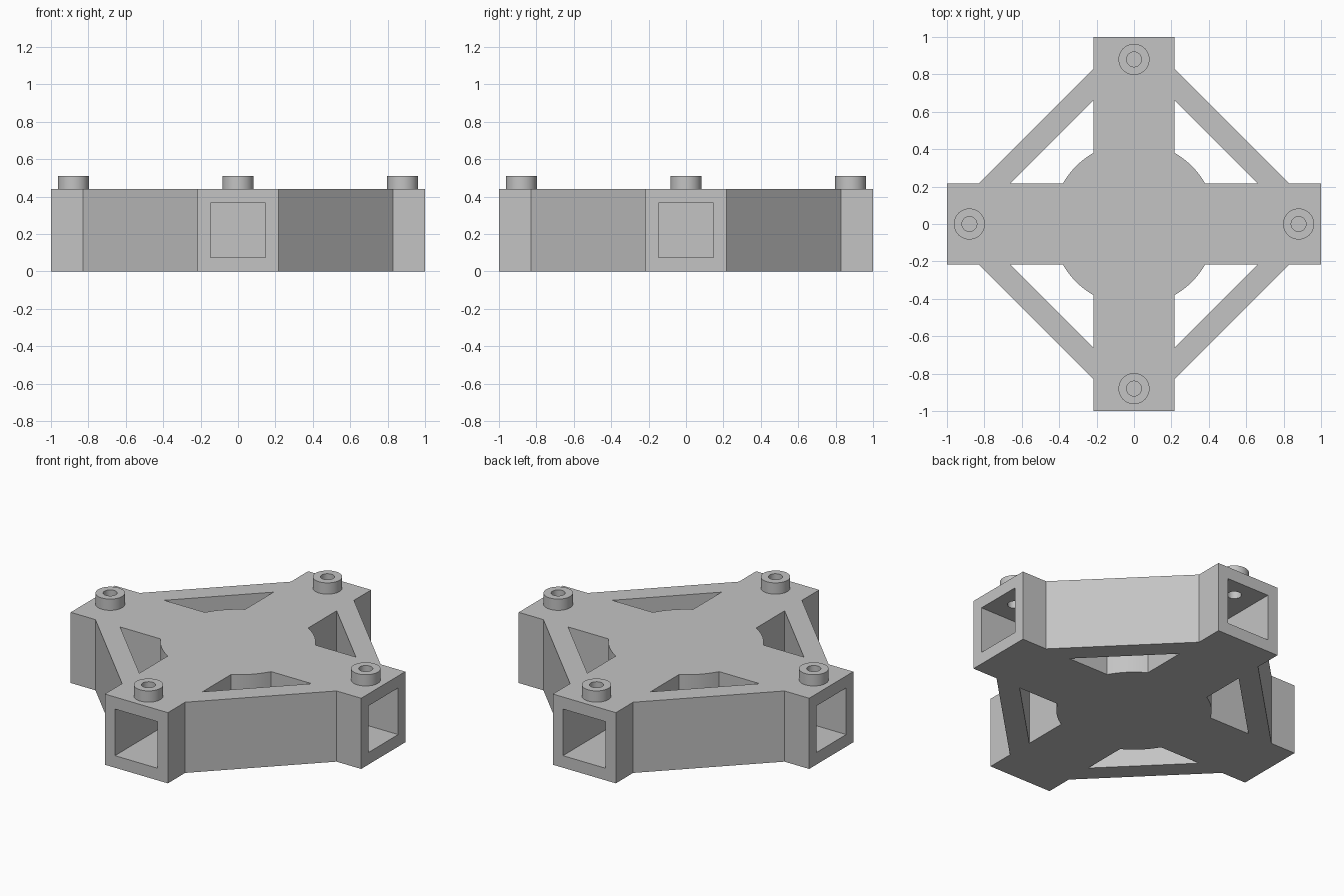
import bpy, bmesh, math
from mathutils import Matrix

if "Cube" in bpy.data.objects:
    bpy.data.objects.remove(bpy.data.objects["Cube"])

H, W = 0.44, 0.217           # body height, arm half width
OUT, INN = 1.047, 0.877      # outer and inner brace lines (x + y)
HUB_R, BOLT = 0.4377, 0.88   # hub radius, boss distance from centre
grey = bpy.data.materials.new("light grey plastic")
grey.diffuse_color = (0.55, 0.55, 0.55, 1)
grey.use_nodes = True
grey.node_tree.nodes["Principled BSDF"].inputs["Base Color"].default_value = grey.diffuse_color


def prism(name, pts, z0, z1, turn=0):
    """Extrude a flat outline from z0 to z1, turned in quarter turns."""
    bm = bmesh.new()
    face = bm.faces.new([bm.verts.new((x, y, z0)) for x, y in pts])
    ext = bmesh.ops.extrude_face_region(bm, geom=[face])
    for v in ext["geom"]:
        if isinstance(v, bmesh.types.BMVert):
            v.co.z = z1
    bmesh.ops.recalc_face_normals(bm, faces=bm.faces[:])
    bm.transform(Matrix.Rotation(turn * math.pi / 2, 4, 'Z'))
    me = bpy.data.meshes.new(name)
    bm.to_mesh(me)
    bm.free()
    me.materials.append(grey)
    ob = bpy.data.objects.new(name, me)
    bpy.context.collection.objects.link(ob)
    return ob


def circle(x, y, r, n=40):
    return [(x + r * math.cos(2 * math.pi * i / n),
             y + r * math.sin(2 * math.pi * i / n)) for i in range(n)]


def combine(target, tool, op):
    mod = target.modifiers.new(op, 'BOOLEAN')
    mod.operation, mod.solver, mod.object = op, 'EXACT', tool
    bpy.context.view_layer.objects.active = target
    bpy.ops.object.modifier_apply(modifier=mod.name)
    bpy.data.objects.remove(tool)


# Cross shaped body with diagonal braces, as one outline
quarter = [(1, -W), (1, W), (OUT - W, W), (W, OUT - W)]
outline = []
for k in range(4):
    c, s = round(math.cos(k * math.pi / 2)), round(math.sin(k * math.pi / 2))
    outline += [(x * c - y * s, x * s + y * c) for x, y in quarter]
body = prism("connector_body", outline, 0, H)

# Window between two arms, a brace and the round hub
a0 = math.asin(W / HUB_R)
a1 = math.pi / 2 - a0
window = [(INN - W, W), (W, INN - W)]
window += [(HUB_R * math.cos(a1 + (a0 - a1) * i / 12),
            HUB_R * math.sin(a1 + (a0 - a1) * i / 12)) for i in range(13)]
# Square socket in an arm end
socket = [(0.44, -0.147), (1.1, -0.147), (1.1, 0.147), (0.44, 0.147)]

for k in range(4):
    combine(body, prism("window_cutter", window, -0.1, H + 0.1, k), 'DIFFERENCE')
    combine(body, prism("bolt_boss", circle(BOLT, 0, 0.083), 0.40, 0.51, k), 'UNION')
    combine(body, prism("socket_cutter", socket, 0.075, 0.365, k), 'DIFFERENCE')
    combine(body, prism("bolt_hole_cutter", circle(BOLT, 0, 0.04, 24), 0.25, 0.6, k),
            'DIFFERENCE')

# Smooth the round walls, keep edges sharp
bpy.ops.object.select_all(action='DESELECT')
body.select_set(True)
bpy.context.view_layer.objects.active = body
bpy.ops.object.shade_smooth_by_angle(angle=math.radians(30))
